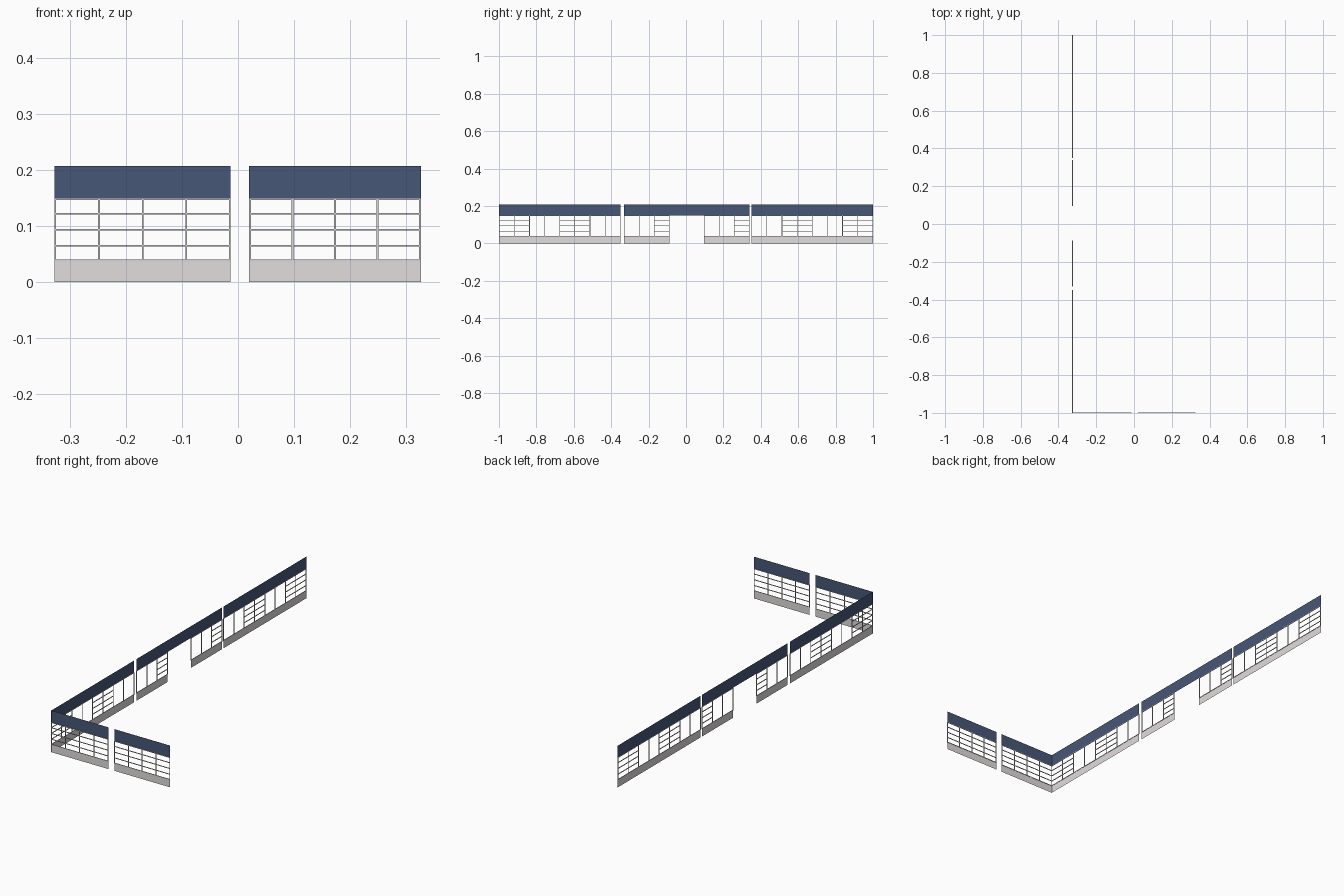
import bpy, bmesh

if "Cube" in bpy.data.objects:
    bpy.data.objects.remove(bpy.data.objects["Cube"])

Z_BASE, Z_HEAD, Z_TOP = 0.037, 0.149, 0.207
RAILS = (0.0645, 0.093, 0.1215)
T = 0.003                       # frame bar width and depth
X_SIDE, Y_FRONT = -0.3255, -0.9984


def material(name, rgb):
    m = bpy.data.materials.new(name)
    m.diffuse_color = (*rgb, 1)
    m.use_nodes = True
    m.node_tree.nodes["Principled BSDF"].inputs["Base Color"].default_value = m.diffuse_color
    return m


NAVY = material("navy blue", (0.064, 0.096, 0.185))
STONE = material("warm light grey", (0.76, 0.725, 0.72))
METAL = material("window frame grey", (0.68, 0.68, 0.69))


def place(side, u, z, d=0.0):
    """Wall coordinates (along, height, depth) to world."""
    return (X_SIDE + d, u, z) if side else (u, Y_FRONT + d, z)


def finish(bm, name, mat):
    bmesh.ops.recalc_face_normals(bm, faces=bm.faces)
    me = bpy.data.meshes.new(name)
    bm.to_mesh(me)
    bm.free()
    me.materials.append(mat)
    bpy.context.collection.objects.link(bpy.data.objects.new(name, me))


def panel(name, mat, side, a, b, z0, z1):
    """Thin sheet panel."""
    bm = bmesh.new()
    pts = [(a, z0), (b, z0), (b, z1), (a, z1)]
    bm.faces.new([bm.verts.new(place(side, u, z)) for u, z in pts])
    finish(bm, name, mat)


def bar(bm, side, a, b, z0, z1):
    """Box-shaped frame bar."""
    res = bmesh.ops.create_cube(bm, size=1)
    for v in res["verts"]:
        x, y, z = v.co
        v.co = place(side, (a + b) / 2 + x * (b - a),
                     (z0 + z1) / 2 + z * (z1 - z0), y * T)


def window_frame(name, side, a, b, bays, gridded):
    """Posts at every bay, head and sill, rails in gridded bays only."""
    bm = bmesh.new()
    w = (b - a - T) / bays
    for i in range(bays + 1):
        bar(bm, side, a + i * w, a + i * w + T, Z_BASE, Z_HEAD)
    for z in (Z_BASE, Z_HEAD - T):
        bar(bm, side, a, b, z, z + T)
    for i in gridded:
        for z in RAILS:
            bar(bm, side, a + i * w, a + (i + 1) * w + T, z - T / 2, z + T / 2)
    finish(bm, name, METAL)


# Glazed wall sections: name, on side wall, start, end, bays, gridded bays
SECTIONS = [
    ("front_left", False, -0.327, -0.013, 4, range(4)),
    ("front_right", False, 0.020, 0.326, 4, range(4)),
    ("side_front", True, -1.0, -0.350, 8, (0, 1, 4, 5)),
    ("side_middle_front", True, -0.331, -0.088, 3, (2,)),
    ("side_middle_back", True, 0.096, 0.340, 3, (2,)),
    ("side_back", True, 0.350, 1.0, 8, (2, 3, 6, 7)),
]
for name, side, a, b, bays, grid in SECTIONS:
    panel(name + "_plinth", STONE, side, a, b, 0.0, Z_BASE)
    window_frame(name + "_frame", side, a, b, bays, grid)

# Fascia boards, the middle one spans the entrance opening
for name, side, a, b in [
    ("front_left_fascia", False, -0.327, -0.013),
    ("front_right_fascia", False, 0.020, 0.326),
    ("side_front_fascia", True, -1.0, -0.350),
    ("side_middle_fascia", True, -0.331, 0.340),
    ("side_back_fascia", True, 0.350, 1.0),
]:
    panel(name, NAVY, side, a, b, Z_HEAD, Z_TOP)
